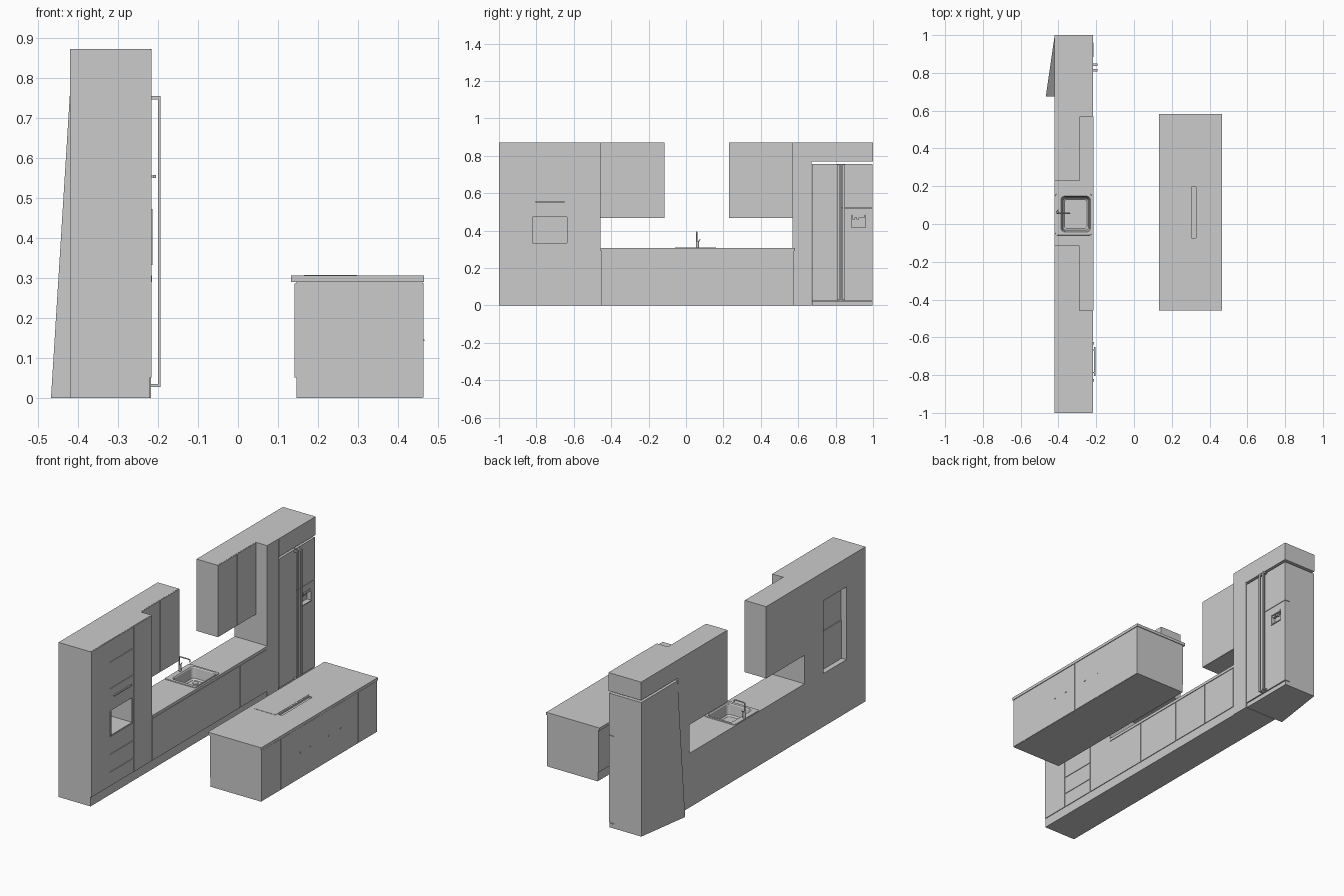
import bpy, bmesh, math
from mathutils import Vector

if "Cube" in bpy.data.objects:
    bpy.data.objects.remove(bpy.data.objects["Cube"])


def mesh_object(name, bm):
    bmesh.ops.recalc_face_normals(bm, faces=bm.faces)
    me = bpy.data.meshes.new(name)
    bm.to_mesh(me)
    bm.free()
    ob = bpy.data.objects.new(name, me)
    bpy.context.collection.objects.link(ob)
    return ob


def box(name, x, y, z):
    bm = bmesh.new()
    bmesh.ops.create_cube(bm, size=1)
    for v in bm.verts:
        v.co = Vector([a + (c + .5) * (b - a) for c, (a, b) in zip(v.co, (x, y, z))])
    return mesh_object(name, bm)


def cut(ob, *dims):
    cutter = box("cutter", *dims)
    cutter.hide_render = True
    mod = ob.modifiers.new("cut", 'BOOLEAN')
    mod.operation, mod.solver, mod.object = 'DIFFERENCE', 'EXACT', cutter
    bpy.context.view_layer.objects.active = ob
    bpy.ops.object.modifier_apply(modifier=mod.name)
    bpy.data.objects.remove(cutter)


def tube(name, pts, r):
    cu = bpy.data.curves.new(name, 'CURVE')
    cu.dimensions, cu.bevel_depth, cu.bevel_resolution, cu.use_fill_caps = '3D', r, 2, True
    sp = cu.splines.new('POLY')
    sp.points.add(len(pts) - 1)
    for p, co in zip(sp.points, pts):
        p.co = (*co, 1)
    ob = bpy.data.objects.new(name, cu)
    bpy.context.collection.objects.link(ob)


def doors(name, x, ys, zs, gap=.0015):
    # grid of door fronts between the given seams
    for i in range(len(ys) - 1):
        for j in range(len(zs) - 1):
            box(f"{name}_{i}_{j}", x, (ys[i] + gap, ys[i + 1] - gap), (zs[j] + gap, zs[j + 1] - gap))


BACK, FRONT = -.42, -.22
FACE = (FRONT, -.216)
TOP = .872

# tall oven cabinet with appliance niche and open back
tall = box("oven_cabinet", (BACK, FRONT), (-1, -.457), (0, TOP))
cut(tall, (-.37, -.2), (-.825, -.63), (.333, .472))
cut(tall, (-.45, -.385), (-.83, -.625), (.30, .71))
box("appliance_back", (-.39, -.38), (-.83, -.625), (.30, .515))
doors("oven_side_panel", FACE, [-1, -.833], [.05, TOP])
doors("oven_side_panel_right", FACE, [-.622, -.457], [.05, TOP])
doors("oven_drawer", FACE, [-.833, -.622], [.05, .13, .23, .33])
doors("oven_upper_front", FACE, [-.833, -.622], [.473, .60, .75, TOP])
for y in (-.833, -.637):
    box("oven_frame_side", (FRONT, -.213), (y, y + .012), (.333, .472))
box("oven_handle", (-.212, -.205), (-.805, -.65), (.55, .557))
for y in (-.79, -.67):
    box("oven_handle_post", (-.217, -.207), (y, y + .006), (.551, .556))

# base cabinets and worktop
base = box("base_cabinet", (BACK, FRONT), (-.457, .57), (0, .29))
counter = box("worktop", (BACK, -.215), (-.457, .57), (.29, .306))
for ob in (base, counter):
    cut(ob, (-.392, -.228), (-.047, .152), (.235, .35))
doors("base_door", FACE, [-.457, -.2, .09, .33, .57], [.05, .289])

# wall cabinets
for side, a, b in (("left", -.457, -.115), ("right", .23, .57)):
    box("wall_cabinet_" + side, (BACK, -.289), (a, b), (.467, TOP))
    doors("wall_door_" + side, (-.289, -.285), [a, (a + b) / 2, b], [.467, TOP], .001)

# fridge surround
box("fridge_side_panel", (BACK, -.217), (.57, .672), (0, TOP))
box("over_fridge_cabinet", (BACK, FRONT), (.672, 1), (.769, TOP))
doors("over_fridge_door", FACE, [.672, 1], [.769, TOP], 0)

# fridge with its lower back corner pulled out
fridge = box("fridge_body", (BACK, -.25), (.675, .998), (0, .756))
for v in fridge.data.vertices:
    if v.co.x < -.4 and v.co.y < .7 and v.co.z < .1:
        v.co.x = -.467
box("fridge_plinth", (-.25, -.222), (.675, .998), (0, .024))
box("fridge_door_left", (-.25, -.218), (.675, .8265), (.027, .756))
right = box("fridge_door_right", (-.25, -.218), (.8295, .998), (.027, .518))
box("fridge_door_right_upper", (-.25, -.218), (.8295, .998), (.521, .756))
cut(right, (-.242, -.2), (.885, .96), (.415, .482))
box("dispenser_top", (-.242, -.216), (.888, .957), (.47, .482))
for y in (.89, .912):
    box("dispenser_nozzle", (-.238, -.222), (y, y + .014), (.458, .472))
box("dispenser_tray", (-.242, -.214), (.885, .96), (.411, .416))
for y in (.807, .836):
    box("fridge_handle", (-.2, -.193), (y, y + .013), (.028, .754))
    for z in (.028, .746):
        box("fridge_handle_post", (-.219, -.195), (y, y + .013), (z, z + .008))

# sink: stacked rounded rectangles bridged together
def rounded_loop(bm, cx, cy, w, d, r, z):
    out = []
    for k, (sx, sy) in enumerate(((1, 1), (-1, 1), (-1, -1), (1, -1))):
        for i in range(6):
            t = math.pi / 2 * (k + i / 5)
            out.append(bm.verts.new((cx + sx * (w - r) + r * math.cos(t), cy + sy * (d - r) + r * math.sin(t), z)))
    return out


bm = bmesh.new()
IX, IY = -.309, .0525
spec = [(-.321, .05, .097, .11, .012, .306), (-.321, .05, .096, .109, .012, .310),
        (IX, IY, .078, .095, .02, .310), (IX, IY, .074, .091, .018, .305),
        (IX, IY, .068, .085, .018, .25), (IX, IY, .06, .077, .015, .243)]
loops = [rounded_loop(bm, *s) for s in spec]
for a, b in zip(loops, loops[1:]):
    for i in range(len(a)):
        j = (i + 1) % len(a)
        bm.faces.new((a[i], a[j], b[j], b[i]))
bm.faces.new(loops[-1])
mesh_object("sink", bm)
bpy.ops.mesh.primitive_cylinder_add(vertices=24, radius=.016, depth=.004, location=(-.335, .1, .2445))
bpy.context.object.name = "sink_drain"

# faucet
bpy.ops.mesh.primitive_cylinder_add(vertices=16, radius=.008, depth=.036, location=(-.406, .062, .327))
bpy.context.object.name = "faucet_base"
tube("faucet_spout", [(-.406, .057, .31), (-.406, .057, .388), (-.402, .057, .392),
                      (-.345, .057, .392), (-.34, .057, .388), (-.34, .057, .378)], .0035)
tube("faucet_lever", [(-.406, .066, .34), (-.402, .075, .352)], .0025)

# island
box("island_body", (.146, .461), (-.453, .578), (0, .29))
top = box("island_worktop", (.132, .465), (-.457, .582), (.29, .306))
cut(top, (.305, .327), (-.075, .196), (.297, .33))
box("cooktop", (.165, .297), (-.09, .212), (.304, .3075))
doors("island_door", (.141, .146), [-.453, -.28, .06, .41, .578], [.05, .288])
doors("island_back_panel", (.461, .463), [-.453, -.28, .06, .41, .578], [0, .289])
for y in (-.11, -.02, .14, .25):
    box("island_pull", (.463, .466), (y, y + .008), (.143, .147))
